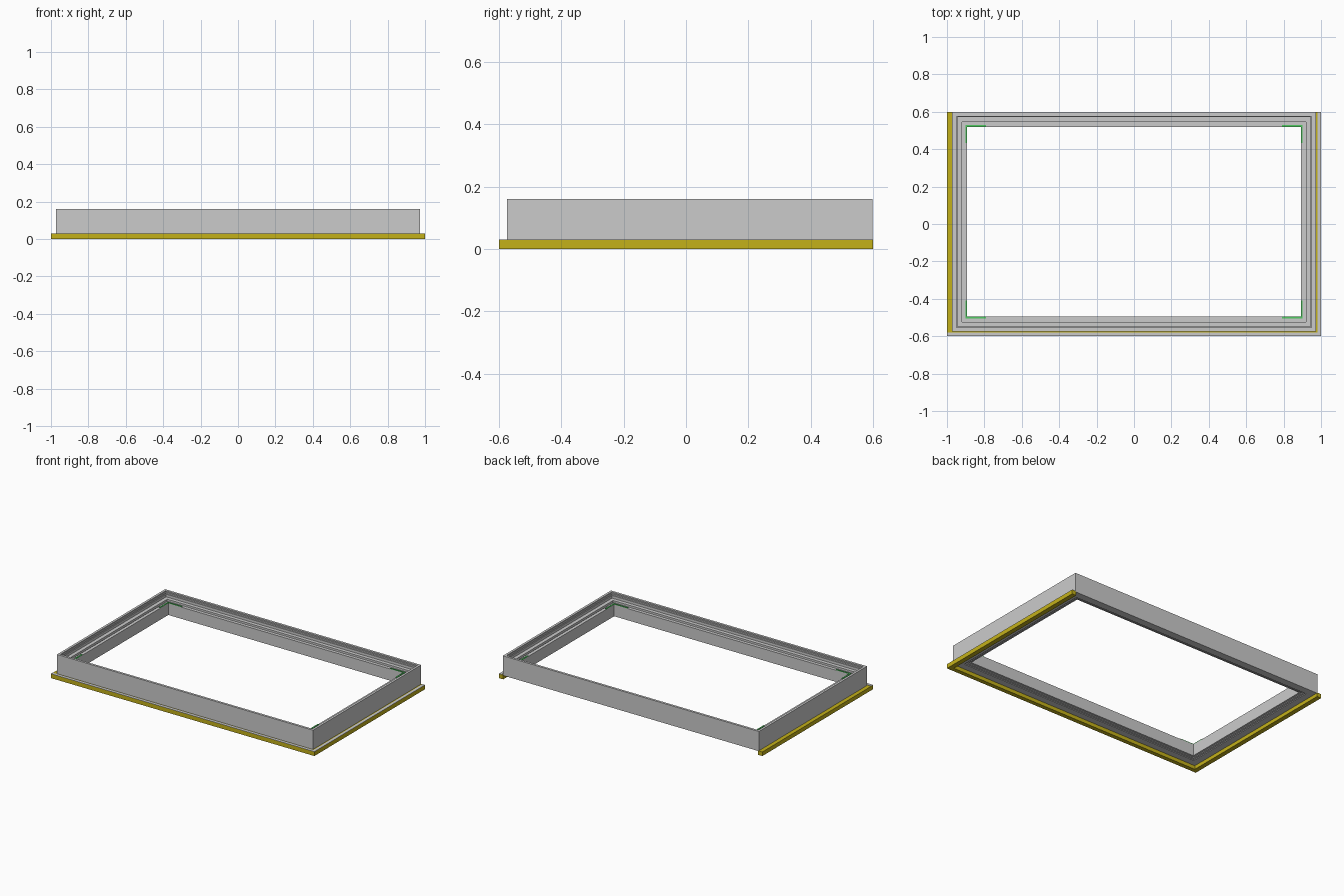
import bpy, bmesh

if "Cube" in bpy.data.objects:
    bpy.data.objects.remove(bpy.data.objects["Cube"])

def material(name, col):
    m = bpy.data.materials.new(name)
    m.diffuse_color = col
    m.use_nodes = True
    m.node_tree.nodes["Principled BSDF"].inputs["Base Color"].default_value = m.diffuse_color
    return m

yellow = material("yellow", (0.55, 0.44, 0.01, 1))
green = material("green", (0.08, 0.6, 0.12, 1))

def finish(name, bm, mat=None):
    bmesh.ops.recalc_face_normals(bm, faces=bm.faces)
    me = bpy.data.meshes.new(name)
    bm.to_mesh(me)
    bm.free()
    ob = bpy.data.objects.new(name, me)
    bpy.context.collection.objects.link(ob)
    if mat:
        me.materials.append(mat)
    return ob

def frame(name, profile, hx, y0, y1):
    """Sweep a closed (inset, z) profile round a mitred rectangle."""
    bm = bmesh.new()
    rings = []
    for sx, sy in ((-1, -1), (1, -1), (1, 1), (-1, 1)):
        rings.append([bm.verts.new((sx * (hx - t), y0 + t if sy < 0 else y1 - t, z))
                      for t, z in profile])
    n = len(profile)
    for i in range(4):
        a, b = rings[i], rings[(i + 1) % 4]
        for j in range(n):
            k = (j + 1) % n
            bm.faces.new((a[j], b[j], b[k], a[k]))
    return finish(name, bm)

def strip(name, path, z0, z1, mat=None):
    """Extrude a flat outline upward."""
    bm = bmesh.new()
    f = bm.faces.new([bm.verts.new((x, y, z0)) for x, y in path])
    up = bmesh.ops.extrude_face_region(bm, geom=[f])["geom"]
    for v in up:
        if isinstance(v, bmesh.types.BMVert):
            v.co.z = z1
    return finish(name, bm, mat)

# Main frame: outer wall, stepped rebate, groove and inner lip
HX, Y0, Y1 = 0.972, -0.575, 0.598
frame("window_frame", [
    (0, 0.025), (0, 0.16), (0.016, 0.16), (0.016, 0.152), (0.022, 0.152),
    (0.022, 0.143), (0.027, 0.143), (0.027, 0.125), (0.052, 0.125),
    (0.052, 0.108), (0.058, 0.108), (0.058, 0.115), (0.08, 0.115),
    (0.08, 0.035), (0.066, 0.035), (0.066, 0.03), (0.05, 0.03),
    (0.05, 0.025)], HX, Y0, Y1)

# Yellow flange on the left, front and right; open at the back
strip("base_flange", [(-1, 0.6), (-1, -0.6), (1, -0.6), (1, 0.6),
                      (0.968, 0.6), (0.968, -0.571), (-0.968, -0.571), (-0.968, 0.6)],
      0, 0.028, yellow)

# Grey cover on the front and right of the flange
strip("flange_cover", [(-1, -0.6), (1, -0.6), (1, 0.6), (0.981, 0.6),
                       (0.981, -0.581), (-1, -0.581)], 0.028, 0.03)

# Green L-shaped corner brackets on the inner lip
xi = HX - 0.08
for sx, side in ((-1, "left"), (1, "right")):
    for sy, end, yi in ((-1, "front", Y0 + 0.08), (1, "back", Y1 - 0.08)):
        w = 0.01
        X = lambda d: sx * (xi + d)
        Y = lambda d: yi + sy * d
        strip(f"corner_bracket_{end}_{side}",
              [(X(w), Y(w)), (X(-0.1), Y(w)), (X(-0.1), Y(0)), (X(0), Y(0)),
               (X(0), Y(-0.085)), (X(w), Y(-0.085))], 0.115, 0.119, green)
